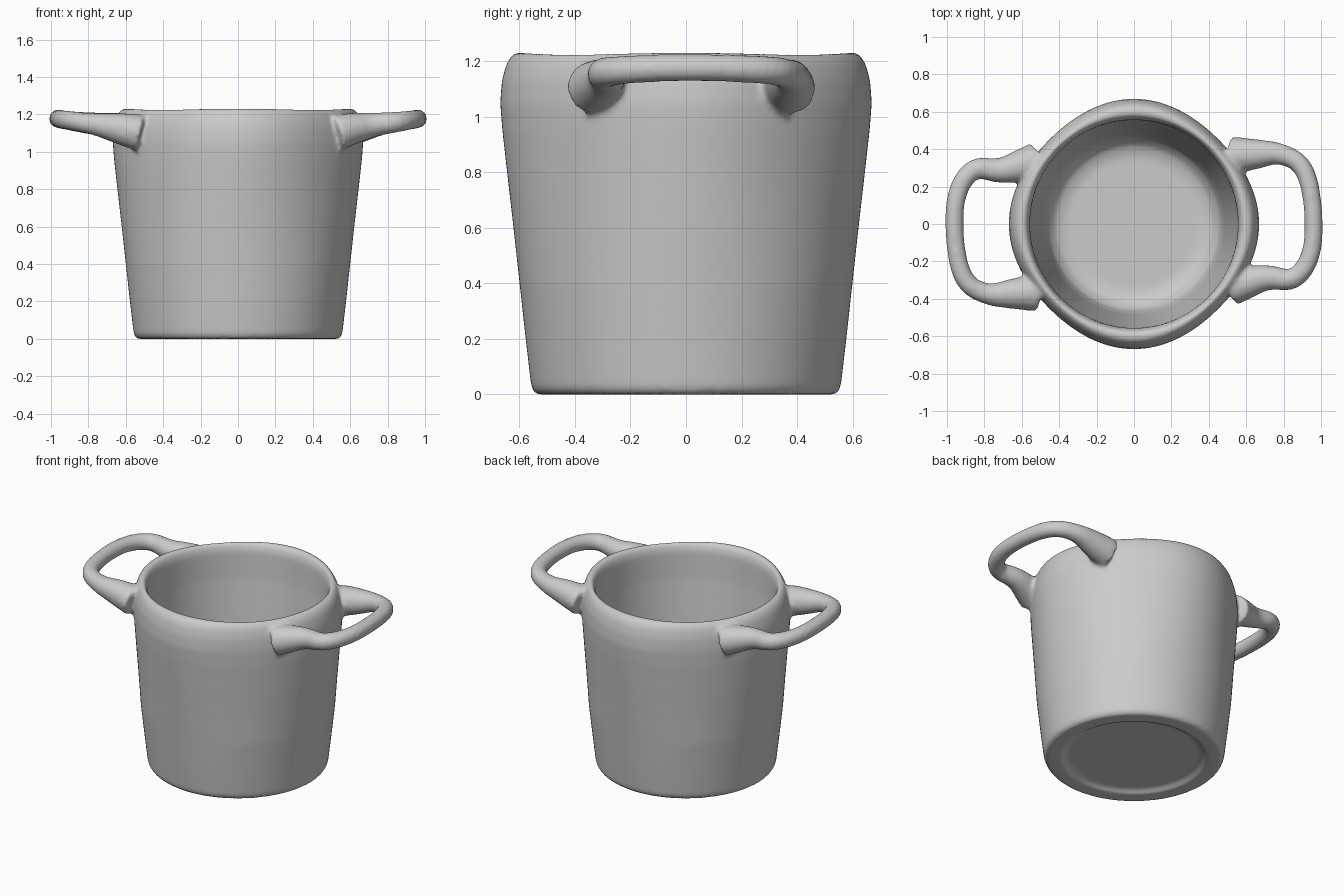
import bpy, bmesh, math

if "Cube" in bpy.data.objects:
    bpy.data.objects.remove(bpy.data.objects["Cube"])


def lathe(name, profile, seg=96, squeeze=0.0):
    """Revolve (r, z) points; squeeze pulls the upper diagonals in slightly."""
    bm = bmesh.new()
    rings = []
    for r, z in profile[1:-1]:
        t = min(max((z - 0.4) / 0.65, 0), 1)
        ring = []
        for i in range(seg):
            a = 2 * math.pi * i / seg
            rr = r - squeeze * t * (1 - math.cos(4 * a)) / 2
            ring.append(bm.verts.new((rr * math.cos(a), rr * math.sin(a), z)))
        rings.append(ring)
    for lo, hi in zip(rings, rings[1:]):
        for i in range(seg):
            j = (i + 1) % seg
            bm.faces.new((lo[i], lo[j], hi[j], hi[i]))
    for ring, z in ((rings[0], profile[0][1]), (rings[-1], profile[-1][1])):
        c = bm.verts.new((0, 0, z))
        for i in range(seg):
            bm.faces.new((ring[i], ring[(i + 1) % seg], c))
    return finish(name, bm)


def finish(name, bm):
    bmesh.ops.remove_doubles(bm, verts=bm.verts, dist=1e-5)
    bmesh.ops.recalc_face_normals(bm, faces=bm.faces)
    me = bpy.data.meshes.new(name)
    bm.to_mesh(me)
    bm.free()
    ob = bpy.data.objects.new(name, me)
    bpy.context.collection.objects.link(ob)
    return ob


def handle(name, pts, s):
    """Tapered tube along a smooth path; s = -1 turns it half way round."""
    cu = bpy.data.curves.new(name + "_path", 'CURVE')
    cu.dimensions = '3D'
    cu.bevel_depth = 0.055
    cu.bevel_resolution = 5
    cu.use_fill_caps = True
    sp = cu.splines.new('NURBS')
    sp.points.add(len(pts) - 1)
    for p, (x, y, z, r) in zip(sp.points, pts):
        p.co = (s * x, s * y, z, 1)
        p.radius = r
    sp.order_u = 3
    sp.use_endpoint_u = True
    sp.resolution_u = 8
    tmp = bpy.data.objects.new(name + "_path", cu)
    bpy.context.collection.objects.link(tmp)
    bpy.context.view_layer.update()
    dg = bpy.context.evaluated_depsgraph_get()
    me = bpy.data.meshes.new_from_object(tmp.evaluated_get(dg))
    bm = bmesh.new()
    bm.from_mesh(me)
    bpy.data.objects.remove(tmp)
    return finish(name, bm)


# Outer pot body with a shallow recess underneath
pot = lathe("pot", [
    (0, 0.025), (0.425, 0.025), (0.445, 0), (0.54, 0), (0.557, 0.02),
    (0.578, 0.2), (0.60, 0.4), (0.622, 0.6), (0.645, 0.8), (0.662, 0.95),
    (0.67, 1.05), (0.664, 1.13), (0.648, 1.19), (0.63, 1.22), (0.61, 1.233),
    (0, 1.233)], squeeze=0.03)

# Side handles
path = [(0.52, 0.37, 1.10, 1.8), (0.63, 0.37, 1.125, 1.6), (0.78, 0.385, 1.15, 1.0),
        (0.92, 0.31, 1.17, 0.95), (0.965, 0.06, 1.178, 0.9), (0.955, -0.17, 1.175, 0.93),
        (0.86, -0.31, 1.16, 1.0), (0.72, -0.28, 1.145, 1.2), (0.61, -0.31, 1.125, 1.6),
        (0.52, -0.34, 1.10, 1.8)]
handles = [handle("handle_right", path, 1), handle("handle_left", path, -1)]

# Hollow inside
cavity = lathe("cavity", [
    (0, 0.09), (0.36, 0.09), (0.42, 0.11), (0.46, 0.16), (0.48, 0.25),
    (0.55, 1.0), (0.558, 1.18), (0.57, 1.215), (0.59, 1.24), (0.59, 1.4), (0, 1.4)])

# Fuse everything and melt the joints
for ob, op in [(h, 'UNION') for h in handles] + [(cavity, 'DIFFERENCE')]:
    m = pot.modifiers.new(op.lower(), 'BOOLEAN')
    m.operation = op
    m.solver = 'EXACT'
    m.object = ob
rm = pot.modifiers.new("fuse", 'REMESH')
rm.mode = 'VOXEL'
rm.voxel_size = 0.0125
rm.use_smooth_shade = True
sm = pot.modifiers.new("melt", 'SMOOTH')
sm.factor = 0.5
sm.iterations = 12

bpy.context.view_layer.update()
dg = bpy.context.evaluated_depsgraph_get()
pot.data = bpy.data.meshes.new_from_object(pot.evaluated_get(dg))
pot.modifiers.clear()
for ob in handles + [cavity]:
    bpy.data.objects.remove(ob)
for p in pot.data.polygons:
    p.use_smooth = True
